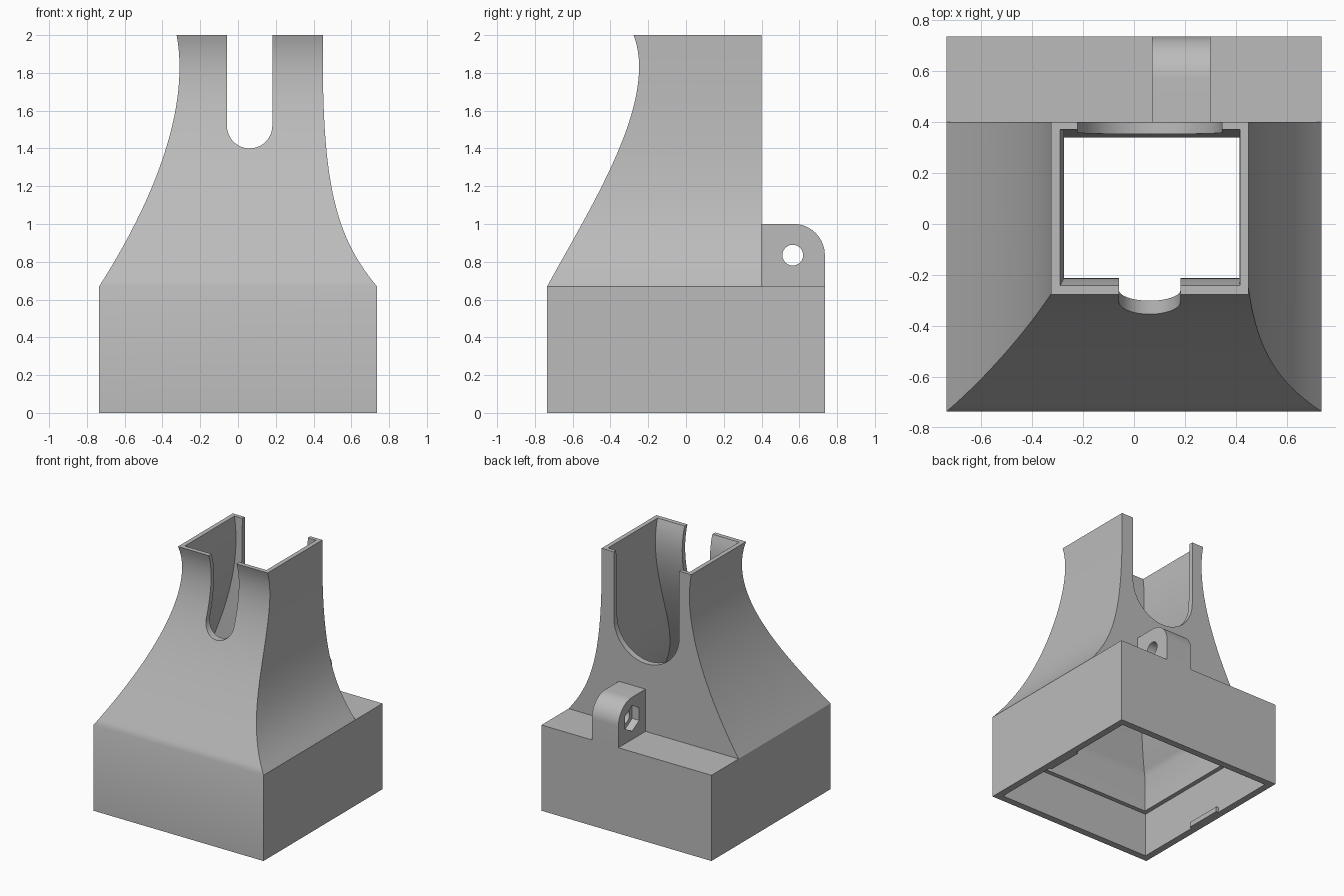
import bpy, bmesh, math

if "Cube" in bpy.data.objects:
    bpy.data.objects.remove(bpy.data.objects["Cube"], do_unlink=True)

grey = bpy.data.materials.new("plain grey")
grey.use_nodes = True
COLOUR = (0.5, 0.5, 0.5, 1)
grey.diffuse_color = COLOUR
grey.node_tree.nodes["Principled BSDF"].inputs["Base Color"].default_value = COLOUR

HALF, SHOULDER, TOP, STEPS = 0.735, 0.67, 2.0, 32
BACK = 0.40
MID = 0.0615  # centre line of both slots


def make_object(name, bm):
    bmesh.ops.recalc_face_normals(bm, faces=bm.faces)
    mesh = bpy.data.meshes.new(name)
    bm.to_mesh(mesh)
    bm.free()
    mesh.materials.append(grey)
    ob = bpy.data.objects.new(name, mesh)
    bpy.context.collection.objects.link(ob)
    return ob


def prism(name, points, axis, lo, hi):
    """Extrude a closed (u, z) profile along x or y."""
    bm = bmesh.new()

    def place(d, u, z):
        return (d, u, z) if axis == "x" else (u, d, z)
    a = [bm.verts.new(place(lo, *p)) for p in points]
    b = [bm.verts.new(place(hi, *p)) for p in points]
    bm.faces.new(a)
    bm.faces.new(b[::-1])
    for i in range(len(a)):
        j = (i + 1) % len(a)
        bm.faces.new((a[i], a[j], b[j], b[i]))
    return make_object(name, bm)


def arc(cx, cz, r, start, end, n):
    angles = [math.radians(start + (end - start) * i / n) for i in range(n + 1)]
    return [(cx + r * math.cos(a), cz + r * math.sin(a)) for a in angles]


def curve_at(ctrl, z):
    """Horizontal position of a cubic curve at height z."""
    def ev(k, t):
        p = [c[k] for c in ctrl]
        s = 1 - t
        return s**3 * p[0] + 3 * s * s * t * p[1] + 3 * s * t * t * p[2] + t**3 * p[3]
    lo, hi = 0.0, 1.0
    for _ in range(30):
        m = (lo + hi) / 2
        lo, hi = (m, hi) if ev(1, m) < z else (lo, m)
    return ev(0, lo)


# Flared wall profiles of the chimney
SIDE_A = [(-HALF, SHOULDER), (-0.46, 1.1), (-0.25, 1.6), (-0.325, TOP)]
SIDE_B = [(HALF, SHOULDER), (0.52, 0.93), (0.44, 1.2), (0.45, TOP)]
FRONT = [(-HALF, SHOULDER), (-0.5, 1.1), (-0.145, 1.65), (-0.277, TOP)]


def ring(t, inner):
    z = SHOULDER + (TOP - SHOULDER) * t
    wall = (0.035 + 0.055 * (1 - t) ** 2) if inner else 0
    x0 = curve_at(SIDE_A, z) + wall
    x1 = curve_at(SIDE_B, z) - wall
    y0 = curve_at(FRONT, z) + wall
    y1 = 0.34 + 0.03 * t if inner else BACK
    if inner:
        z -= 0.04 * (1 - t)
    return [(x0, y0, z), (x1, y0, z), (x1, y1, z), (x0, y1, z)]


def flared_solid(name, half, bottom, inner):
    """Square base with a flared chimney rising from its front part."""
    rings = [ring(i / STEPS, inner) for i in range(STEPS + 1)]
    if inner:
        rings.append([(x, y, z + 0.1) for x, y, z in rings[-1]])
    shoulder = rings[0][0][2]
    bm = bmesh.new()
    b = [bm.verts.new((x * half, y * half, bottom))
         for x, y in ((-1, -1), (1, -1), (1, 1), (-1, 1))]
    k2, k3 = [bm.verts.new((s * half, half, shoulder)) for s in (1, -1)]
    levels = [[bm.verts.new(c) for c in r] for r in rings]
    t = levels[0]
    for f in (b, (b[0], b[1], t[1], t[0]), (b[1], b[2], k2, t[2], t[1]),
              (b[2], b[3], k3, k2), (b[3], b[0], t[0], t[3], k3),
              (t[3], t[2], k2, k3), levels[-1]):
        bm.faces.new(f)
    for p, q in zip(levels, levels[1:]):
        for i in range(4):
            j = (i + 1) % 4
            bm.faces.new((p[i], p[j], q[j], q[i]))
    return make_object(name, bm)


def cut(target, cutter):
    cutter.hide_render = True
    mod = target.modifiers.new("cut", "BOOLEAN")
    mod.operation, mod.solver, mod.object = "DIFFERENCE", "EXACT", cutter
    bpy.context.view_layer.objects.active = target
    bpy.ops.object.modifier_apply(modifier=mod.name)
    bpy.data.objects.remove(cutter, do_unlink=True)


def slot(name, half, low, y0, y1):
    pts = arc(MID, low + half, half, 180, 360, 24)
    pts += [(MID + half, TOP + 0.2), (MID - half, TOP + 0.2)]
    return prism(name, pts, "y", y0, y1)


# Hollow body with a stepped socket underneath
body = flared_solid("hood_body", HALF, 0, False)
cut(body, flared_solid("inner_cutter", 0.645, 0.2, True))
w = 0.68
cut(body, prism("socket_cutter", [(-w, -0.1), (w, -0.1), (w, 0.35), (-w, 0.35)], "y", -w, w))

# Narrow front slot and wide back slot
cut(body, slot("front_slot_cutter", 0.12, 1.40, -0.8, 0))
cut(body, slot("back_slot_cutter", 0.283, 1.20, 0.2, 0.6))

# Hinge lug with a round hole and a hexagonal nut pocket
HY, HZ = 0.565, 0.835
outline = [(BACK, SHOULDER), (HALF, SHOULDER)] + arc(0.57, HZ, 0.165, 0, 90, 16) + [(BACK, 1.0)]
lug = prism("hinge_lug", outline, "x", 0.07, 0.30)
cut(lug, prism("hole_cutter", arc(HY, HZ, 0.055, 0, 345, 23), "x", 0, 0.4))
cut(lug, prism("nut_cutter", arc(HY, HZ, 0.1, 30, 330, 5), "x", 0, 0.13))

# Small retaining tabs inside the socket
tabs = []
for side, name in ((1, "left_tab"), (-1, "right_tab")):
    a, b = side * 0.66, side * 0.685
    tabs.append(prism(name, [(a, 0), (b, 0), (b, 0.04), (a, 0.04)], "y", -0.15, 0.15))

# Smooth curved walls, keep crisp edges
bpy.ops.object.select_all(action="DESELECT")
for ob in [body, lug] + tabs:
    ob.select_set(True)
bpy.context.view_layer.objects.active = body
bpy.ops.object.shade_smooth_by_angle(angle=math.radians(30))
